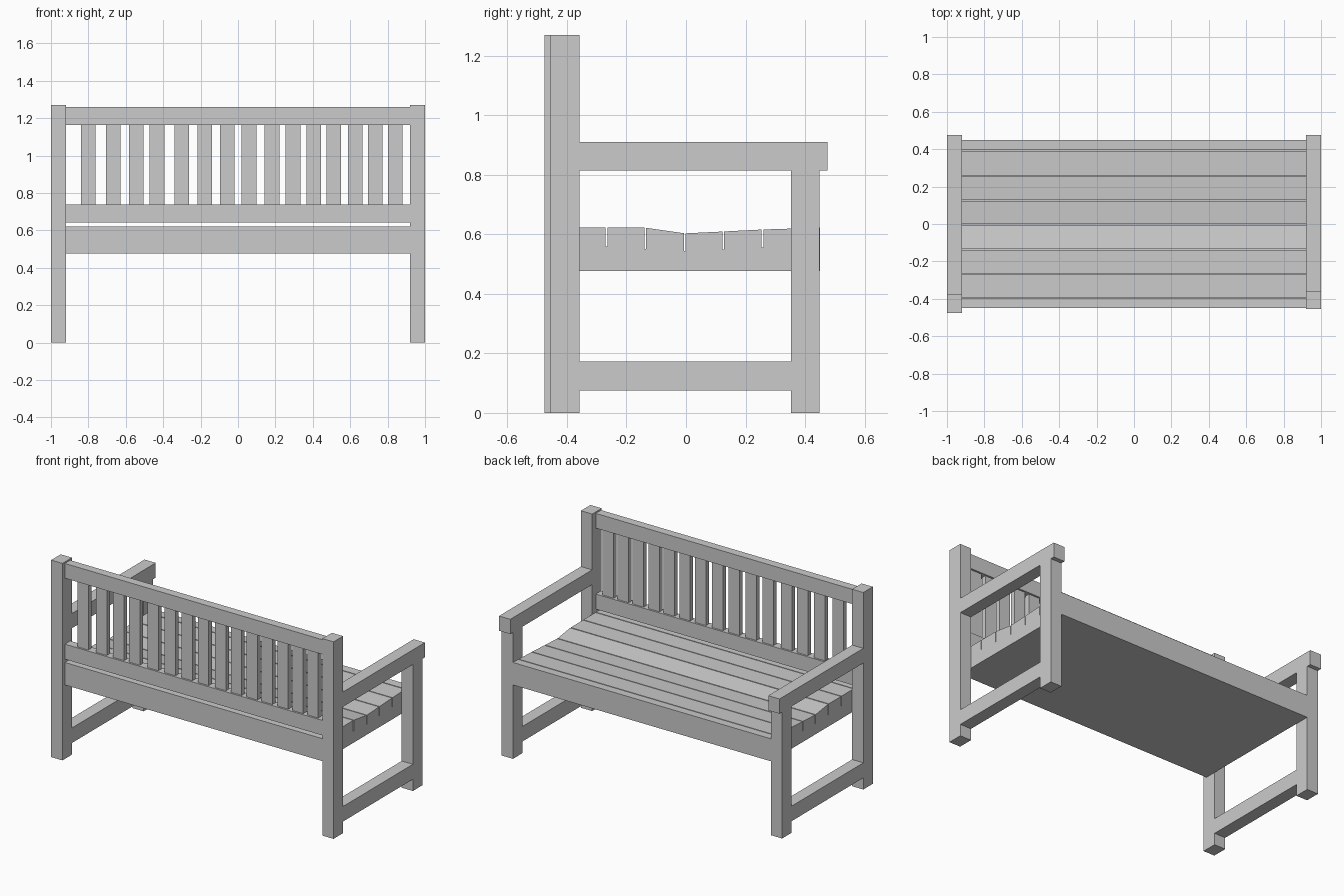
import bpy

if "Cube" in bpy.data.objects:
    bpy.data.objects.remove(bpy.data.objects["Cube"])


def box(name, x, y, z):
    """Axis-aligned box from (min, max) ranges."""
    bpy.ops.mesh.primitive_cube_add(
        size=1, location=[(r[0] + r[1]) / 2 for r in (x, y, z)])
    ob = bpy.context.object
    ob.name = name
    ob.scale = [r[1] - r[0] for r in (x, y, z)]
    bpy.ops.object.transform_apply(location=False, rotation=False, scale=True)
    return ob


def extrude_x(name, profile, half):
    """Prism along x from a (y, z) profile."""
    n = len(profile)
    verts = [(s * half, y, z) for s in (-1, 1) for y, z in profile]
    faces = [list(range(n))[::-1], list(range(n, 2 * n))]
    faces += [(i, (i + 1) % n, n + (i + 1) % n, n + i) for i in range(n)]
    me = bpy.data.meshes.new(name)
    me.from_pydata(verts, [], faces)
    ob = bpy.data.objects.new(name, me)
    bpy.context.collection.objects.link(ob)
    return ob


def interp(pts, y):
    for (a, za), (b, zb) in zip(pts, pts[1:]):
        if y <= b:
            return za + (zb - za) * (y - a) / (b - a)
    return pts[-1][1]


W = 0.92  # inner half width between the side frames

# side frames (left back post sits slightly further back)
for side, x, yb in (("left", (-1, -W), -0.475), ("right", (W, 1), -0.455)):
    yf = yb + 0.097
    box(side + "_back_post", x, (yb, yf), (0, 1.27))
    box(side + "_front_post", x, (0.353, 0.449), (0, 0.815))
    box(side + "_armrest", x, (yf, 0.476), (0.815, 0.91))
    box(side + "_stretcher", x, (yf, 0.353), (0.075, 0.172))

# seat base with a gently dished top
under = [(-0.45, 0.57), (-0.395, 0.567), (-0.265, 0.559), (-0.135, 0.551),
         (-0.003, 0.544), (0.125, 0.549), (0.257, 0.556), (0.392, 0.567), (0.45, 0.57)]
extrude_x("seat_base", [(-0.45, 0.477), (0.45, 0.477)] + under[::-1], W)

# seat slats
top = [(-0.45, 0.622), (-0.137, 0.622), (-0.004, 0.603), (0.12, 0.609),
       (0.257, 0.616), (0.45, 0.622)]
edges = [-0.453, -0.395, -0.267, -0.137, -0.004, 0.125, 0.257, 0.392, 0.453]
for i, (a, b) in enumerate(zip(edges, edges[1:])):
    a, b = a + 0.003, b - 0.003
    extrude_x(f"seat_slat_{i + 1}",
              [(a, interp(under, a)), (b, interp(under, b)),
               (b, interp(top, b)), (a, interp(top, a))], W)

# backrest rails and slats
box("back_top_rail", (-W, W), (-0.45, -0.395), (1.165, 1.26))
box("back_lower_rail", (-W, W), (-0.45, -0.395), (0.643, 0.74))
centres = [-0.80, -0.668, -0.545, -0.433, -0.30, -0.178, -0.058, 0.059,
           0.182, 0.294, 0.406, 0.513, 0.626, 0.733, 0.84]
for i, c in enumerate(centres):
    box(f"back_slat_{i + 1}", (c - 0.039, c + 0.039), (-0.438, -0.407), (0.74, 1.165))
